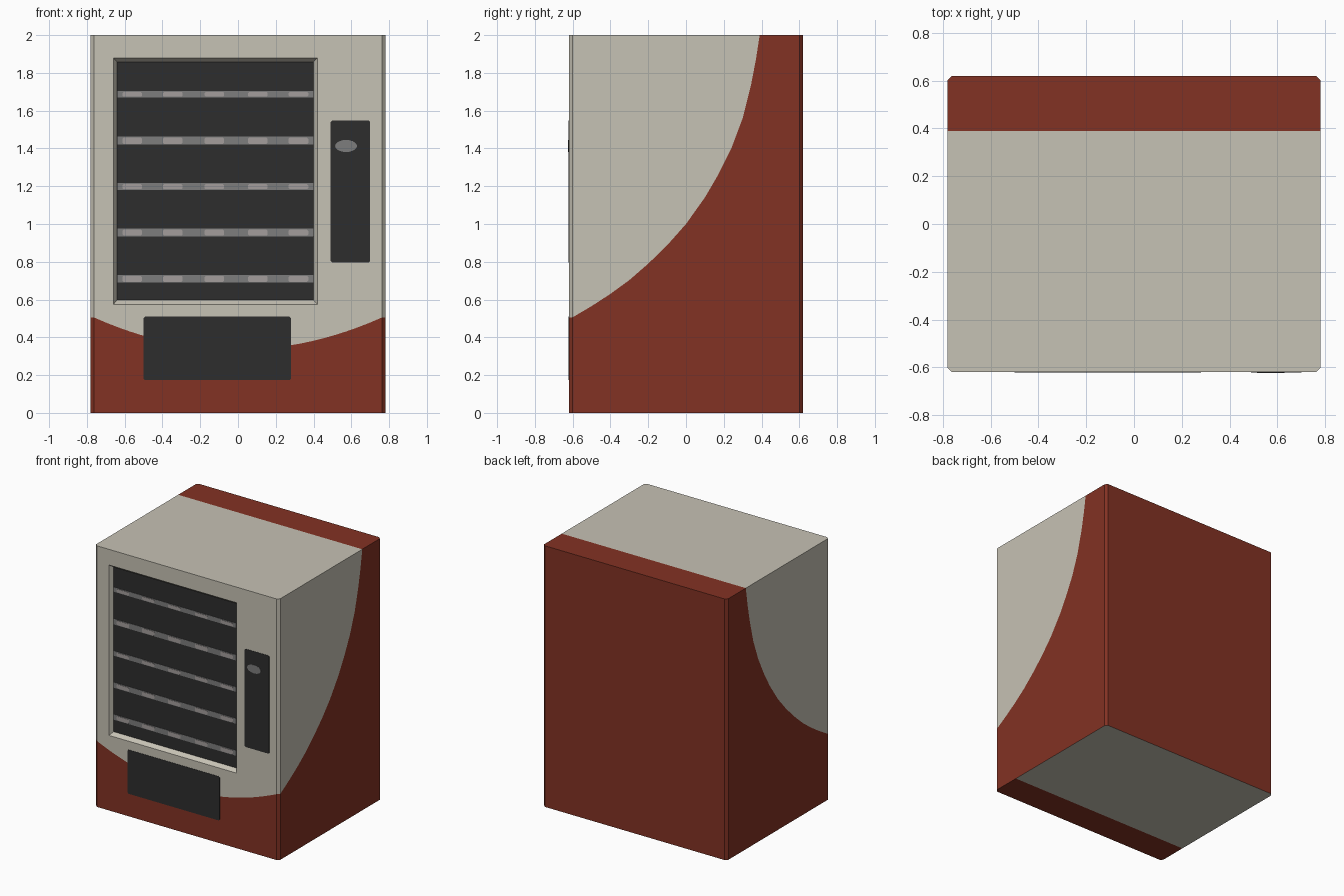
import bpy, bmesh, math

if "Cube" in bpy.data.objects:
    bpy.data.objects.remove(bpy.data.objects["Cube"])


def material(name, r, g, b):
    m = bpy.data.materials.new(name)
    m.diffuse_color = (r, g, b, 1)
    m.use_nodes = True
    m.node_tree.nodes["Principled BSDF"].inputs["Base Color"].default_value = m.diffuse_color
    return m


CREAM = material("cream", 0.565, 0.539, 0.458)
RED = material("brick red", 0.226, 0.032, 0.017)
DARK = material("charcoal", 0.027, 0.027, 0.027)
GREY = material("shelf grey", 0.205, 0.205, 0.205)
PALE = material("pale grey", 0.37, 0.34, 0.335)

X, Y, H, C = 0.78, 0.62, 2.0, 0.018      # half width, half depth, height, chamfer
XI, YI = X - C, Y - C
SPLIT = 0.39                             # colour split on top and underside
ZC = 0.505                               # height of the colour line at front corners
RECESS = 0.03

# Cabinet: closed shell with the sweeping colour line cut into its faces
bm = bmesh.new()


def face(points, mat):
    f = bm.faces.new([bm.verts.new(p) for p in points])
    f.material_index = mat
    return f


# sides
sweep = [(-YI, ZC), (-0.5, 0.565), (-0.4, 0.63), (-0.3, 0.703), (-0.2, 0.79), (-0.1, 0.887),
         (0, 1.0), (0.1, 1.14), (0.17, 1.26), (0.24, 1.40), (0.3, 1.56), (0.345, 1.74),
         (0.37, 1.87), (SPLIT, H)]
for s in (-1, 1):
    face([(s * X, y, z) for y, z in sweep + [(-YI, H)]], 0)
    face([(s * X, y, z) for y, z in sweep + [(YI, H), (YI, 0), (-SPLIT, 0), (-YI, 0)]], 1)
    # corner chamfers
    for z0, z1, m in ((0, ZC, 1), (ZC, H, 0)):
        face([(s * X, -YI, z0), (s * XI, -Y, z0), (s * XI, -Y, z1), (s * X, -YI, z1)], m)
    face([(s * X, YI, 0), (s * XI, Y, 0), (s * XI, Y, H), (s * X, YI, H)], 1)

# back
face([(-XI, Y, 0), (XI, Y, 0), (XI, Y, H), (-XI, Y, H)], 1)

# top and underside, each in two colours
for z, split, front, back in ((H, SPLIT, 0, 1), (0, -SPLIT, 1, 0)):
    face([(-X, split, z), (-X, -YI, z), (-XI, -Y, z), (XI, -Y, z), (X, -YI, z), (X, split, z)], front)
    face([(-X, split, z), (-X, YI, z), (-XI, Y, z), (XI, Y, z), (X, YI, z), (X, split, z)], back)

# front: frame around the window, colour arc below
N = 24
arc = []
for i in range(N + 1):
    x = -XI + 2 * XI * i / N
    arc.append((x, -Y, 0.335 + (ZC - 0.335) * abs(x / XI) ** 2))
win = [(-0.66, -Y, 0.575), (0.42, -Y, 0.575), (0.42, -Y, 1.88), (-0.66, -Y, 1.88)]
pane = [(-0.64, 0.597), (0.40, 0.597), (0.40, 1.858), (-0.64, 1.858)]
pane = [(x, -Y + RECESS, z) for x, z in pane]
outer = [arc[0], arc[-1], (XI, -Y, H), (-XI, -Y, H)]
face(arc + [win[1], win[0]], 0)
face(arc + [(XI, -Y, 0), (-XI, -Y, 0)], 1)
for i in range(4):
    j = (i + 1) % 4
    if i:
        face([outer[i], outer[j], win[j], win[i]], 0)
    face([win[i], win[j], pane[j], pane[i]], 0)
face(pane, 2)

bmesh.ops.remove_doubles(bm, verts=bm.verts, dist=1e-5)
bmesh.ops.recalc_face_normals(bm, faces=bm.faces)
me = bpy.data.meshes.new("cabinet")
bm.to_mesh(me)
bm.free()
for m in (CREAM, RED, DARK):
    me.materials.append(m)
bpy.context.collection.objects.link(bpy.data.objects.new("cabinet", me))


# Thin painted plates facing the front
def plate(name, outlines, y, mat, t=0.002):
    b = bmesh.new()
    for pts in outlines:
        f = b.faces.new([b.verts.new((x, y, z)) for x, z in pts])
        r = bmesh.ops.extrude_face_region(b, geom=[f])
        for v in r["geom"]:
            if isinstance(v, bmesh.types.BMVert):
                v.co.y -= t
    bmesh.ops.recalc_face_normals(b, faces=b.faces)
    mesh = bpy.data.meshes.new(name)
    b.to_mesh(mesh)
    b.free()
    mesh.materials.append(mat)
    bpy.context.collection.objects.link(bpy.data.objects.new(name, mesh))


def rect(x0, x1, z0, z1, c=0.008):
    return [(x0 + c, z0), (x1 - c, z0), (x1, z0 + c), (x1, z1 - c),
            (x1 - c, z1), (x0 + c, z1), (x0, z1 - c), (x0, z0 + c)]


plate("delivery_flap", [rect(-0.50, 0.28, 0.173, 0.51)], -Y, DARK)
plate("control_panel", [rect(0.49, 0.70, 0.797, 1.548)], -Y, DARK)
plate("coin_button", [[(0.572 + 0.058 * math.cos(a), 1.413 + 0.032 * math.sin(a))
                       for a in (math.tau * i / 20 for i in range(20))]], -Y - 0.002, GREY)

# Shelf strips with pale product fronts
rows = [(1.67, 1.705), (1.42, 1.463), (1.18, 1.217), (0.935, 0.976), (0.69, 0.731)]
plate("shelf_strips", [rect(-0.639, 0.399, a, b, 0.001) for a, b in rows], -Y + RECESS, GREY)
plate("product_fronts", [rect(x - 0.052, x + 0.052, a + 0.004, b - 0.006, 0.006)
                         for a, b in rows for x in (-0.56, -0.345, -0.125, 0.105, 0.32)],
      -Y + RECESS - 0.002, PALE)
